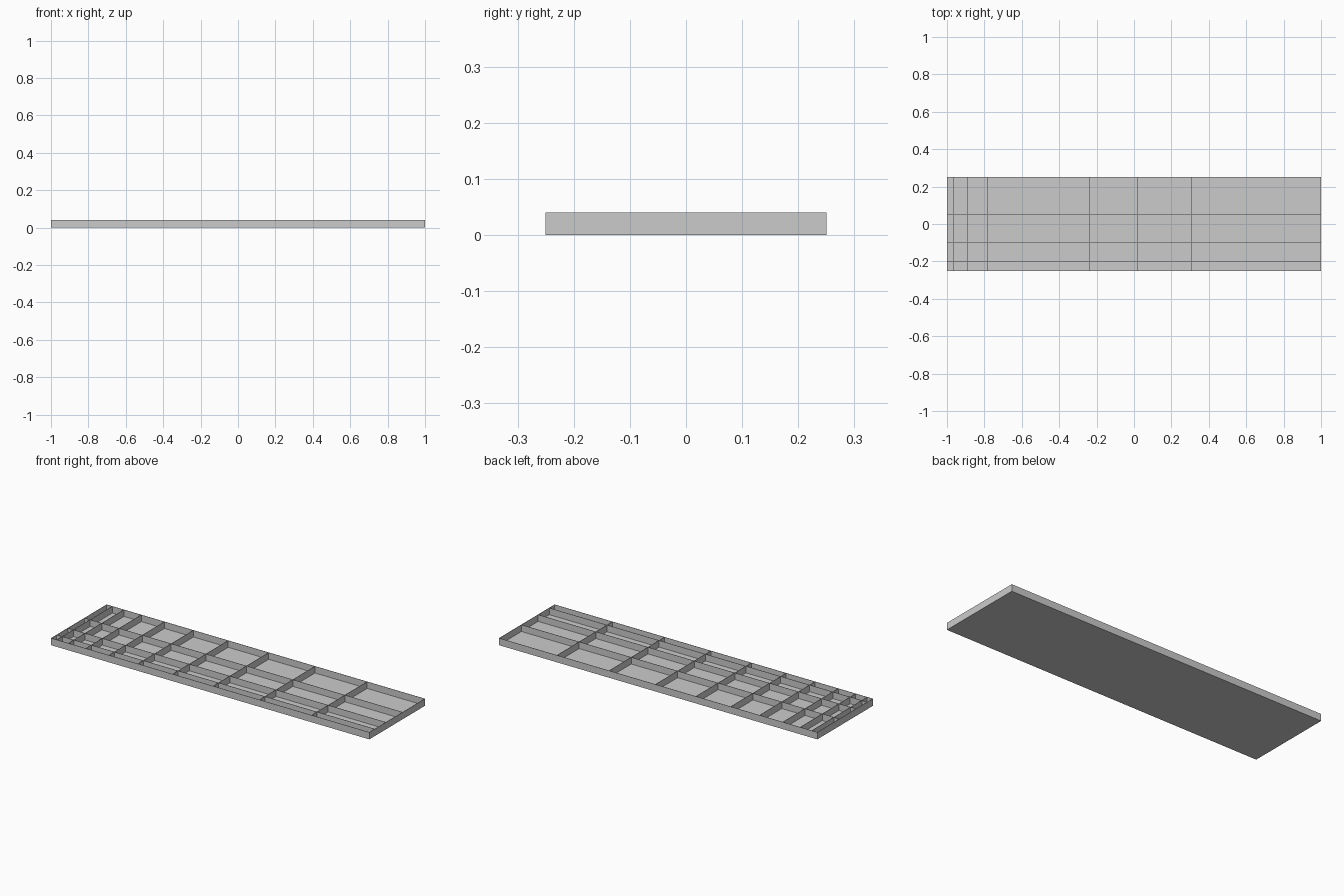
import bpy

cube = bpy.data.objects.get("Cube")
if cube:
    bpy.data.objects.remove(cube, do_unlink=True)

LENGTH, WIDTH, HEIGHT = 2.0, 0.5, 0.04
WALL = 0.002

grey = bpy.data.materials.new("plain grey")
grey.use_nodes = True
colour = (0.6, 0.6, 0.6, 1)
grey.diffuse_color = colour
grey.node_tree.nodes["Principled BSDF"].inputs["Base Color"].default_value = colour


def box(name, low, high):
    """Add a box spanning two opposite corners."""
    centre = [(a + b) / 2 for a, b in zip(low, high)]
    bpy.ops.mesh.primitive_cube_add(size=1, location=centre)
    part = bpy.context.object
    part.name = name
    part.scale = [b - a for a, b in zip(low, high)]
    bpy.ops.object.transform_apply(location=False, rotation=False, scale=True)
    part.data.materials.append(grey)


def growing_lines(size, cells):
    """Cell borders where every cell is one step wider than the last."""
    step = size / (cells * (cells + 1) / 2)
    return [step * n * (n + 1) / 2 - size / 2 for n in range(cells + 1)]


def wall_span(line, size):
    """Wall thickness range, kept inside the outer size."""
    limit = (size - WALL) / 2
    middle = max(-limit, min(limit, line))
    return middle - WALL / 2, middle + WALL / 2


# Floor of the tray
x, y = LENGTH / 2, WIDTH / 2
box("floor", (-x, -y, 0), (x, y, WALL))

# Cross walls, including both ends
for i, line in enumerate(growing_lines(LENGTH, 10)):
    a, b = wall_span(line, LENGTH)
    name = "end_wall" if i in (0, 10) else "cross_divider"
    box(name, (a, -y, 0), (b, y, HEIGHT))

# Long walls, including front and back
for i, line in enumerate(growing_lines(WIDTH, 4)):
    a, b = wall_span(line, WIDTH)
    name = "side_wall" if i in (0, 4) else "long_divider"
    box(name, (-x, a, 0), (x, b, HEIGHT))
